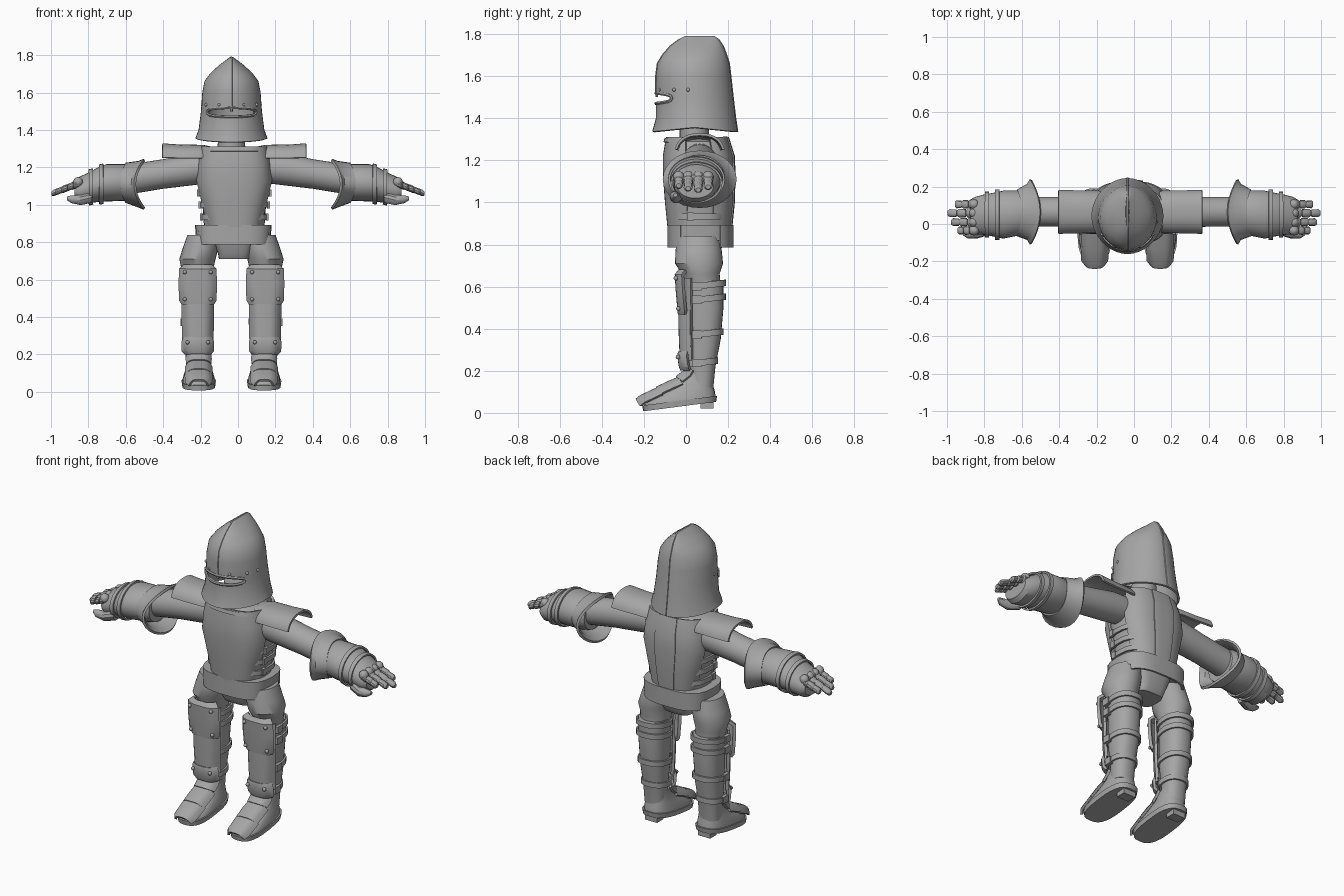
import bpy, bmesh, math
from mathutils import Vector, Matrix

if "Cube" in bpy.data.objects:
    bpy.data.objects.remove(bpy.data.objects["Cube"], do_unlink=True)

steel = bpy.data.materials.new("grey steel")
steel.use_nodes = True
GREY = (0.38, 0.38, 0.38, 1)
steel.diffuse_color = GREY
steel.node_tree.nodes["Principled BSDF"].inputs["Base Color"].default_value = GREY
parts = []
MID = -0.035   # middle of helmet and legs
BODY = -0.02   # middle of torso


def make(name, bm, thick=0):
    bmesh.ops.recalc_face_normals(bm, faces=bm.faces)
    me = bpy.data.meshes.new(name)
    bm.to_mesh(me)
    bm.free()
    me.materials.append(steel)
    ob = bpy.data.objects.new(name, me)
    bpy.context.collection.objects.link(ob)
    if thick:
        bpy.context.view_layer.objects.active = ob
        mod = ob.modifiers.new("thickness", 'SOLIDIFY')
        mod.thickness, mod.offset = thick, 0
        bpy.ops.object.modifier_apply(modifier=mod.name)
    parts.append(ob)
    return ob


def skin(name, rows, closed=True, caps=True, thick=0):
    bm = bmesh.new()
    vr = [[bm.verts.new(p) for p in row] for row in rows]
    for a, b in zip(vr, vr[1:]):
        n = len(a)
        for i in range(n if closed else n - 1):
            j = (i + 1) % n
            bm.faces.new((a[i], a[j], b[j], b[i]))
    if caps and closed:
        bm.faces.new(vr[0])
        bm.faces.new(vr[-1])
    return make(name, bm, thick)


def loft(name, axis, secs, p=2, n=28, arc=None, caps=True, thick=0, warp=None):
    """Sections are (position, centre u, centre v, radius u, radius v)."""
    a0, a1 = arc or (0, 360)
    count = n if arc is None else n + 1
    rows = []
    for t, cu, cv, ru, rv in secs:
        row = []
        for i in range(count):
            a = math.radians(a0 + (a1 - a0) * i / n)
            c, s = math.cos(a), math.sin(a)
            u = cu + ru * math.copysign(abs(c) ** (2 / p), c)
            v = cv + rv * math.copysign(abs(s) ** (2 / p), s)
            q = Vector((u, v, t)) if axis == 'z' else Vector((t, u, v))
            row.append(warp(q) if warp else q)
        rows.append(row)
    return skin(name, rows, arc is None, caps, thick)


def upright(name, cx, secs, **kw):
    """Vertical loft from (z, half width, front y, back y)."""
    return loft(name, 'z', [(z, cx, (f + b) / 2, w, (b - f) / 2) for z, w, f, b in secs], **kw)


def panel(name, cx, pts, drop, thick=0.014):
    """Bowed plate following (y, z, half width); its sides fall back along drop."""
    rows = []
    for y, z, w in pts:
        rows.append([Vector((cx + w * s / 5, y, z)) + Vector(drop) * abs(s / 5) ** 4
                     for s in range(-5, 6)])
    return skin(name, rows, closed=False, thick=thick)


def box(name, centre, size):
    bm = bmesh.new()
    bmesh.ops.create_cube(bm, size=1, matrix=Matrix.Translation(centre) @ Matrix.Diagonal((*size, 1)))
    return make(name, bm)


def rivet(name, pos, r=0.01):
    bm = bmesh.new()
    bmesh.ops.create_uvsphere(bm, u_segments=10, v_segments=6, radius=r, matrix=Matrix.Translation(pos))
    return make(name, bm)


def tube(name, pts, r, closed=False):
    cu = bpy.data.curves.new(name, 'CURVE')
    cu.dimensions, cu.bevel_depth, cu.bevel_resolution, cu.use_fill_caps = '3D', r, 1, True
    sp = cu.splines.new('POLY')
    sp.points.add(len(pts) - 1)
    for q, pt in zip(sp.points, pts):
        q.co = (*pt, 1)
    sp.use_cyclic_u = closed
    tmp = bpy.data.objects.new(name + "_path", cu)
    bm = bmesh.new()
    bm.from_mesh(tmp.to_mesh())
    bpy.data.objects.remove(tmp)
    return make(name, bm)


def pair(ob, axis=0):
    me = ob.data.copy()
    me.transform(Matrix.Translation((2 * axis, 0, 0)) @ Matrix.Diagonal((-1, 1, 1, 1)))
    me.flip_normals()
    name = ob.name
    ob.name = "left_" + name
    other = bpy.data.objects.new("right_" + name, me)
    bpy.context.collection.objects.link(other)
    parts.append(other)


# Helmet with a pinched crown, eye slit, crest and rivets
HELM = [(1.335, .187, -.155, .24), (1.4, .17, -.137, .23), (1.5, .157, -.137, .218), (1.6, .15, -.138, .207),
        (1.66, .138, -.13, .2), (1.7, .108, -.105, .187), (1.74, .065, -.07, .172),
        (1.77, .025, -.03, .152), (1.785, .006, 0, .13)]
helmet = upright("helmet", MID, HELM, p=1.9, n=40, caps=False, thick=.012,
                 warp=lambda q: q + Vector((0, 0, .02 * max(0, 1 - (q.z - 1.335) / .06)
                                            * max(0, 1 - abs(q.y - .04) / .19))))
slit = box("eye_slit_cutter", (MID, -.15, 1.495), (.24, .17, .036))
parts.remove(slit)
cut = helmet.modifiers.new("eye slit", 'BOOLEAN')
cut.operation, cut.object, cut.solver = 'DIFFERENCE', slit, 'EXACT'
bpy.context.view_layer.objects.active = helmet
bpy.ops.object.modifier_apply(modifier=cut.name)
bpy.data.objects.remove(slit)


def face_y(dx, out=.006):
    return .04 - (.177 + out) * (1 - (abs(dx) / .165) ** 1.9) ** (1 / 1.9)


rim = []
for i in range(28):
    a = math.tau * i / 28
    dx = .13 * math.cos(a)
    rim.append((MID + dx, face_y(dx), 1.495 + math.copysign(abs(math.sin(a)) ** .6, math.sin(a)) * .024))
tube("eye_slit_rim", rim, .008, True)
tube("helmet_crest", [(MID, f - .002, z) for z, w, f, b in HELM[2:]]
     + [(MID, b + .002, z) for z, w, f, b in reversed(HELM)], .008)
for dx in (.065, .135):
    pair(rivet("visor_rivet", (MID + dx, face_y(dx, 0), 1.535), .009), MID)
pair(rivet("helmet_side_rivet", (MID + .155, .01, 1.535), .009), MID)
upright("neck", MID, [(1.28, .075, -.03, .11), (1.42, .07, -.03, .11)])

# Torso, cuirass plates and side straps
upright("torso", BODY, [(.86, .16, -.07, .19), (1, .17, -.07, .2), (1.14, .19, -.08, .205),
                        (1.24, .185, -.08, .2), (1.29, .16, -.06, .17), (1.31, .1, -.03, .13)], p=2.5)
PLATE = [(.87, .14, -.08, .205), (1, .168, -.093, .218), (1.13, .2, -.103, .222),
         (1.22, .19, -.103, .218), (1.31, .172, -.088, .19)]
upright("breastplate", BODY, PLATE, p=2.8, arc=(194, 346), thick=.014)
upright("backplate", BODY, PLATE, p=2.8, arc=(18, 162), thick=.014)
upright("back_ridge", BODY, [(z, w * .9, f, b + .008) for z, w, f, b in PLATE], p=2.8, arc=(75, 105), thick=.012)
upright("collar_band", BODY, [(1.285, .165, -.1, .19), (1.305, .16, -.095, .185)], p=2.8, arc=(200, 340), thick=.014)
for z, w in ((.92, .175), (.985, .182), (1.05, .192)):
    upright("torso_strap", BODY, [(z, w, -.065, .19), (z + .028, w, -.065, .19)], p=2.8, thick=.012, caps=False)
    pair(box("torso_buckle", (BODY + w, .02, z + .014), (.016, .03, .038)), BODY)

# Belt and hips
upright("belt", BODY - .005, [(.82, .2, -.08, .218), (.892, .205, -.08, .218)], p=3)
for label, mid in (("front", 270), ("back", 90)):
    upright(label + "_belt_flap", BODY - .005, [(.787, .195, -.082, .22), (.892, .2, -.082, .22)],
            p=3, arc=(mid - 62, mid + 62), thick=.012)
upright("hips", BODY, [(.71, .082, -.01, .14), (.74, .087, -.03, .16), (.83, .12, -.05, .18)], p=4)

# Arms and shoulder plates
ARM_Y = .065
pair(loft("arm", 'x', [(x, ARM_Y, z, r, r) for x, z, r in
                       ((.12, 1.2, .08), (.24, 1.19, .085), (.4, 1.165, .079), (.62, 1.13, .08))]))
pair(loft("shoulder_plate", 'x', [(x, ARM_Y, 1.22, ry, rz) for x, ry, rz in
                                  ((.1, .09, .085), (.15, .11, .095), (.27, .112, .096), (.365, .115, .103))],
          p=2.4, arc=(14, 166), thick=.012), BODY)

# Gauntlets with flared cuffs, wrist bands and jointed fingers
pair(loft("gauntlet", 'x', [(.56, .06, 1.12, .1, .09), (.6, .06, 1.12, .118, .098), (.7, .05, 1.118, .128, .1),
                            (.735, .05, 1.112, .12, .095), (.8, .05, 1.09, .108, .082),
                            (.85, .045, 1.075, .1, .074), (.875, .045, 1.075, .085, .055)]))
pair(loft("gauntlet_cuff", 'x', [(.5, .065, 1.11, .172, .13), (.53, .065, 1.11, .145, .118),
                                 (.6, .06, 1.118, .118, .1)], caps=False, thick=.014,
          warp=lambda q: q + Vector((.05 * ((q.y - ARM_Y) / .17) ** 2, 0, 0))))
for x, ry, rz, z in ((.72, .13, .103, 1.113), (.775, .118, .092, 1.098)):
    pair(loft("wrist_band", 'x', [(x, .05, z, ry, rz), (x + .022, .05, z - .005, ry, rz)], caps=False, thick=.01))
for y, end in ((-.035, .945), (.01, .98), (.058, 1.0), (.105, .96)):
    secs, step = [], (end - .85) / 3
    for k in range(3):
        for f, r in ((0, .024), (.7, .025), (.95, .016)):
            x = .85 + step * (k + f)
            secs.append((x, y, 1.115 - .38 * (x - .85), r - .002 * k, r * .9 - .002 * k))
    pair(loft("finger", 'x', secs, n=10))
    pair(rivet("knuckle", (.855, y, 1.122), .027))
pair(loft("thumb", 'x', [(.78, -.03, 1.04, .03, .03), (.84, -.05, 1.025, .028, .028),
                         (.89, -.055, 1.03, .022, .022), (.915, -.05, 1.035, .01, .01)], n=10))

# Legs
LEG = .145


def leg(ob):
    pair(ob, MID)


leg(loft("thigh", 'z', [(.84, .115, .06, .085, .1), (.77, .13, .06, .095, .11), (.71, .147, .062, .097, .114),
                        (.66, .147, .07, .086, .09), (.6, LEG, .08, .08, .085)]))
CALF = [(.63, .083, -.005, .178), (.5, .08, 0, .178), (.35, .075, 0, .165), (.22, .066, .015, .14), (.12, .062, .02, .13)]
leg(upright("calf", LEG, CALF, p=2.3))


def tilt(q):
    return q + Vector((0, 0, .12 * (q.y - .08)))


for z, w, b in ((.59, .089, .186), (.525, .088, .185), (.36, .083, .174), (.225, .074, .148)):
    leg(upright("leg_strap", LEG, [(z, w, -.004, b), (z + .03, w, -.004, b)], p=2.3, caps=False, thick=.01, warp=tilt))
    leg(box("strap_buckle", (LEG + w, .05, z + .012), (.02, .045, .04)))

# Front leg plates
leg(panel("knee_plate", LEG, [(-.03, .675, .07), (-.045, .655, .094), (-.04, .58, .097),
                              (-.032, .49, .094), (-.03, .47, .08)], (0, .03, 0), .018))
leg(panel("shin_plate", LEG, [(-.027, .49, .08), (-.026, .38, .078), (-.022, .28, .074)], (0, .05, 0), .018))
leg(panel("ankle_plate", LEG, [(-.03, .29, .07), (-.034, .27, .08), (-.026, .22, .08), (-.02, .205, .066)],
          (0, .04, 0), .016))
leg(panel("shin_rail", LEG, [(-.005, .64, .085), (.0, .25, .08)], (0, .03, 0), .012))
for sx in (-1, 1):
    for z, y, w in ((.64, -.048, .07), (.495, -.036, .07), (.265, -.038, .055)):
        leg(rivet("plate_rivet", (LEG + sx * w, y, z), .011))

# Feet: tilted soles, instep plates and heels
FOOT = .14


def lift(q):
    return q + Vector((0, 0, .13 * (q.y + .2)))


leg(upright("sole", FOOT, [(.008, .088, -.203, .143), (.036, .092, -.208, .148)], p=2.8, warp=lift))
leg(upright("boot", FOOT, [(.034, .086, -.2, .14), (.055, .084, -.19, .138), (.085, .074, -.11, .13),
                           (.12, .064, -.04, .125), (.16, .06, 0, .125)], p=2.6, warp=lift))
leg(box("heel", (FOOT, .1, .045), (.08, .06, .05)))
leg(panel("toe_plate", FOOT, [(-.235, .062, .05), (-.215, .078, .066), (-.13, .118, .07)], (0, .02, -.03)))
leg(panel("instep_plate", FOOT, [(-.14, .118, .066), (-.08, .146, .068), (-.035, .165, .066)], (0, .02, -.03)))
leg(panel("upper_instep_plate", FOOT, [(-.045, .168, .062), (-.01, .195, .064), (.005, .22, .062)], (0, .03, -.02)))

# Smooth curved metal while keeping plate edges crisp
bpy.ops.object.select_all(action='DESELECT')
for ob in parts:
    ob.select_set(True)
bpy.context.view_layer.objects.active = helmet
bpy.ops.object.shade_smooth_by_angle(angle=math.radians(35))
